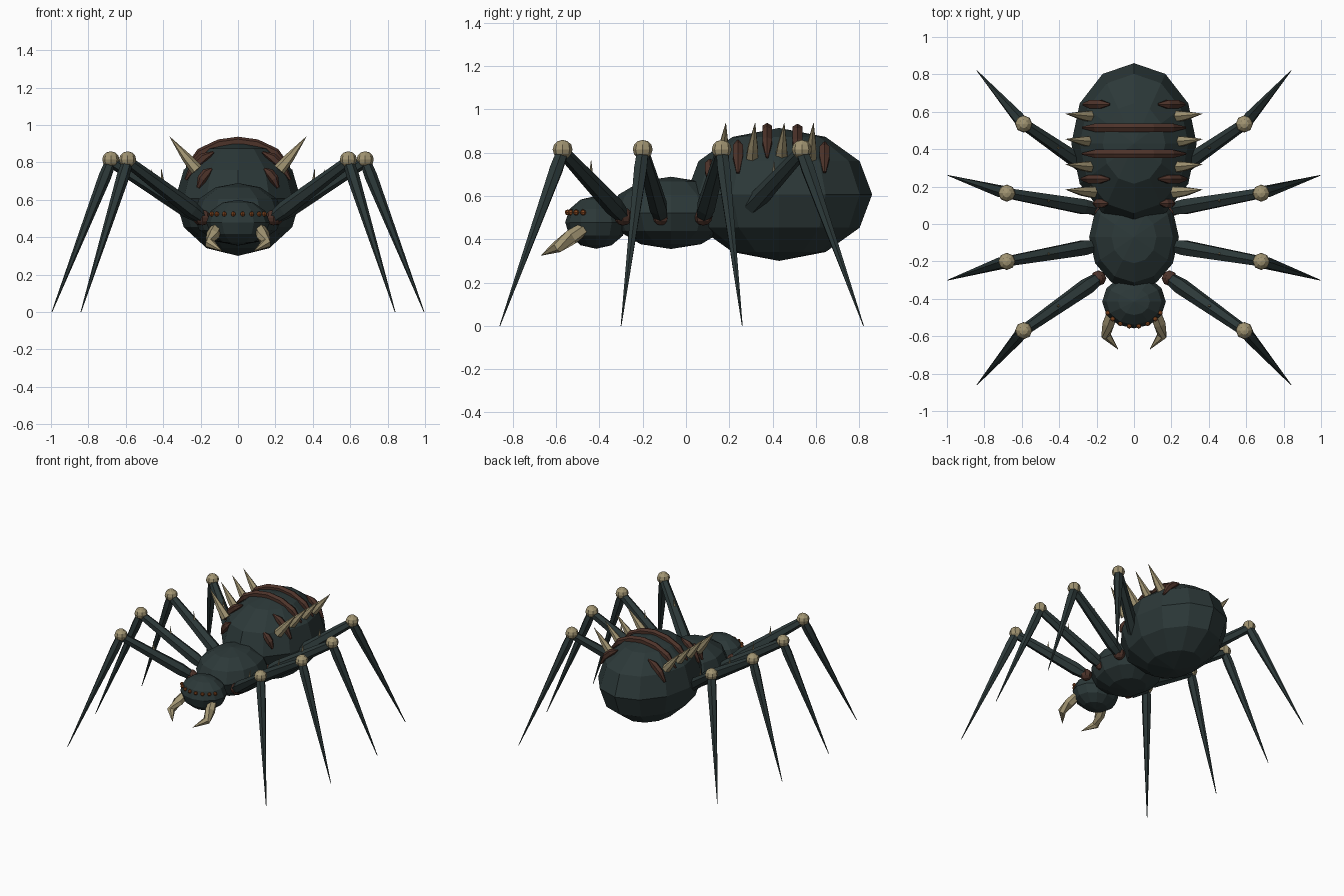
import bpy
from math import sqrt, sin, cos, pi
from mathutils import Vector

if "Cube" in bpy.data.objects:
    bpy.data.objects.remove(bpy.data.objects["Cube"], do_unlink=True)


def material(name, colour):
    mat = bpy.data.materials.new(name)
    mat.use_nodes = True
    mat.diffuse_color = (*colour, 1)
    mat.node_tree.nodes["Principled BSDF"].inputs["Base Color"].default_value = (*colour, 1)
    return mat


SHELL = material("dark shell", (0.025, 0.04, 0.04))
BONE = material("pale bone", (0.36, 0.3, 0.17))
BROWN = material("brown plate", (0.075, 0.033, 0.023))
EYE = material("amber eye", (0.24, 0.065, 0.015))


def ball(name, centre, radii, mat, segments=12, rings=6):
    bpy.ops.mesh.primitive_uv_sphere_add(segments=segments, ring_count=rings, location=centre)
    ob = bpy.context.object
    ob.name = name
    ob.scale = radii
    ob.data.materials.append(mat)
    return ob


def tube(name, path, radii, mat, sides=6):
    """Loft a closed faceted tube along a path with one radius per point."""
    path = [Vector(p) for p in path]
    verts, faces = [], []
    for i, (p, r) in enumerate(zip(path, radii)):
        d = (path[min(i + 1, len(path) - 1)] - path[max(i - 1, 0)]).normalized()
        u = d.cross(Vector((0, 1, 0))).normalized()
        v = d.cross(u)
        for k in range(sides):
            a = 2 * pi * k / sides
            verts.append(p + (u * cos(a) + v * sin(a)) * r)
    for i in range(len(path) - 1):
        for k in range(sides):
            n = (k + 1) % sides
            a, b = i * sides, (i + 1) * sides
            faces.append((a + k, a + n, b + n, b + k))
    last = len(verts) - sides
    faces += [tuple(reversed(range(sides))), tuple(range(last, last + sides))]
    mesh = bpy.data.meshes.new(name)
    mesh.from_pydata(verts, [], faces)
    mesh.materials.append(mat)
    ob = bpy.data.objects.new(name, mesh)
    bpy.context.collection.objects.link(ob)
    return ob


# Body
AB_C, AB_R = Vector((0, 0.43, 0.607)), Vector((0.335, 0.43, 0.307))
ball("abdomen", AB_C, AB_R, SHELL)
ball("thorax", (0, -0.07, 0.522), (0.24, 0.28, 0.167), SHELL)
ball("head", (0, -0.415, 0.478), (0.17, 0.143, 0.122), SHELL)


def on_abdomen(x, y):
    """Point on the upper surface of the abdomen."""
    s = 1 - (x / AB_R.x) ** 2 - ((y - AB_C.y) / AB_R.y) ** 2
    return Vector((x, y, AB_C.z + AB_R.z * sqrt(max(s, 0))))


# Raised plates across the back: full bands, then short side pieces
for y in (0.375, 0.515):
    xs = [-0.275, -0.2, -0.1, 0, 0.1, 0.2, 0.275]
    tube("back_band", [on_abdomen(x, y) for x in xs],
         [0.006, 0.026, 0.026, 0.026, 0.026, 0.026, 0.006], BROWN)

for side, label in ((1, "left"), (-1, "right")):
    for y, inner, outer in ((0.64, 0.13, 0.27), (0.24, 0.13, 0.28), (0.11, 0.14, 0.215)):
        xs = [inner + (outer - inner) * t for t in (0, 0.35, 0.7, 1)]
        tube(label + "_side_plate", [on_abdomen(side * x, y) for x in xs],
             [0.006, 0.026, 0.026, 0.008], BROWN)

    # Back spikes
    for i in range(4):
        y = 0.17 + 0.135 * i
        tube(label + "_back_spike",
             [(side * 0.22, y, 0.76), (side * 0.275, y + 0.004, 0.825), (side * 0.365, y + 0.014, 0.937)],
             [0.034, 0.026, 0.001], BONE)

    # Bent fangs
    tube(label + "_fang",
         [(side * 0.115, -0.47, 0.45), (side * 0.135, -0.53, 0.41),
          (side * 0.15, -0.595, 0.365), (side * 0.085, -0.67, 0.325)],
         [0.03, 0.036, 0.028, 0.001], BONE)

    # Eyes in a row around the brow
    for a in (0.16, 0.48, 0.8, 1.1):
        ball(label + "_eye", (side * 0.158 * sin(a), -0.415 - 0.133 * cos(a), 0.524),
             (0.014, 0.014, 0.014), EYE, 6, 4)

    # Legs: hip, upper leg, knee, lower leg and a small thorn
    for name, hip, knee, foot in (
            ("front", (0.19, -0.29), (0.59, -0.57), (0.84, -0.86)),
            ("front_middle", (0.2, -0.115), (0.68, -0.2), (0.995, -0.3)),
            ("rear_middle", (0.2, 0.08), (0.68, 0.165), (0.995, 0.26)),
            ("rear", (0.19, 0.26), (0.59, 0.535), (0.84, 0.82))):
        h = Vector((side * hip[0], hip[1], 0.505))
        k = Vector((side * knee[0], knee[1], 0.805))
        f = Vector((side * foot[0], foot[1], 0))
        part = label + "_" + name
        ball(part + "_hip", h, (0.042, 0.042, 0.042), BROWN, 8, 6)
        tube(part + "_upper_leg", [h, h.lerp(k, 0.15), k], [0.034, 0.045, 0.03], SHELL)
        tube(part + "_lower_leg", [k, k.lerp(f, 0.1), f], [0.03, 0.034, 0.002], SHELL)
        ball(part + "_knee", k + Vector((0, 0, 0.01)), (0.046, 0.046, 0.044), BONE, 8, 6)
        m = h.lerp(k, 0.53)
        tube(part + "_thorn", [m + Vector((0, 0, 0.02)), m + Vector((side * 0.008, 0, 0.1))],
             [0.011, 0.001], BONE, 4)
